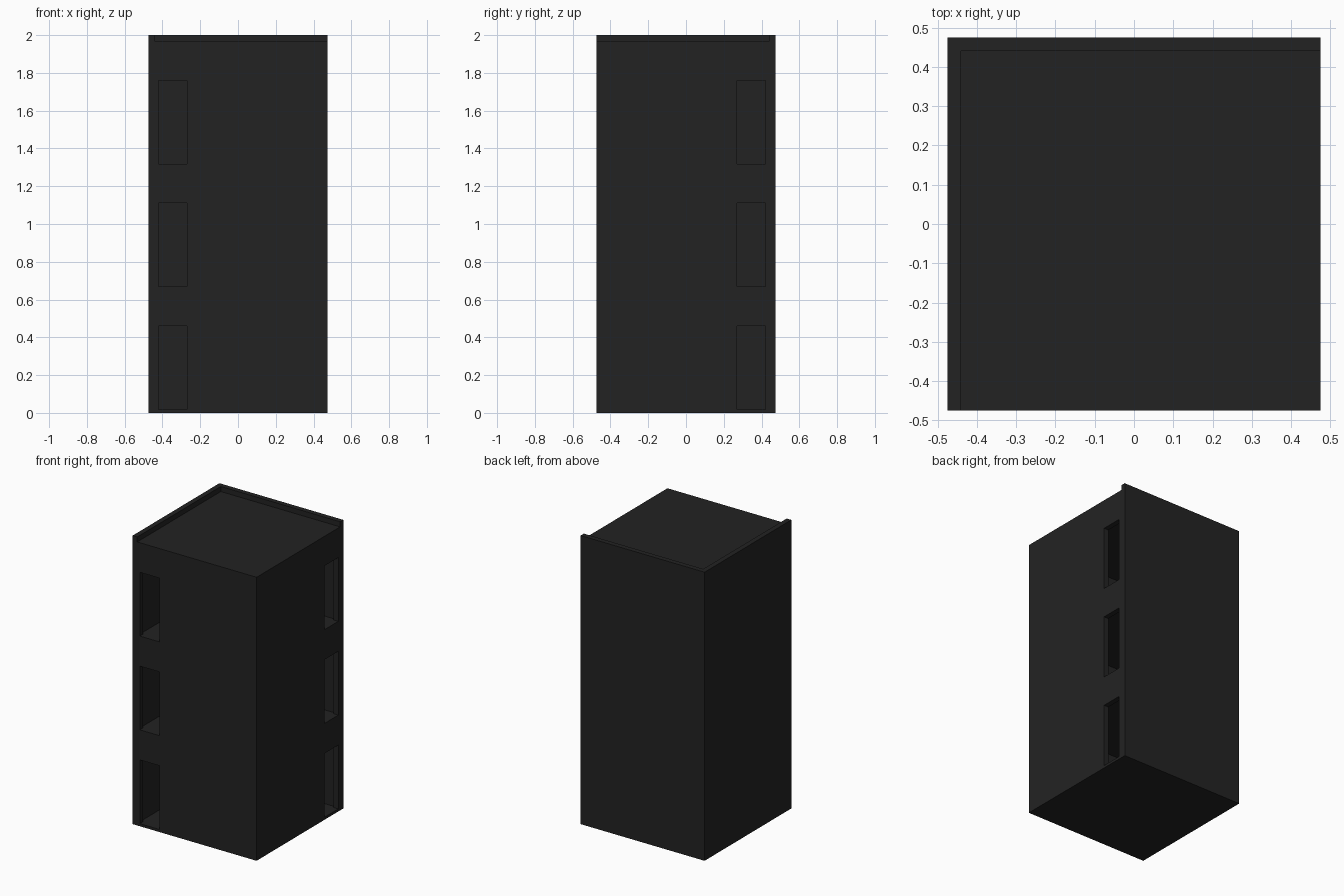
import bpy, bmesh
from mathutils import Matrix, Vector

cube = bpy.data.objects.get("Cube")
if cube:
    bpy.data.objects.remove(cube, do_unlink=True)

# One charcoal material for the whole building
COL = (0.0165, 0.0165, 0.0165, 1)
mat = bpy.data.materials.new("charcoal")
mat.use_nodes = True
mat.diffuse_color = COL
bsdf = mat.node_tree.nodes["Principled BSDF"]
bsdf.inputs["Base Color"].default_value = COL

H = 0.475        # half width
T = 0.035        # wall thickness
I = H - T        # inner half width
STOREY = 0.65
SLAB = 0.015
ROOF = 3 * STOREY + SLAB


def boxes(name, spans):
    """One object made of boxes, each given by its low and high corner."""
    bm = bmesh.new()
    for lo, hi in spans:
        lo, hi = Vector(lo), Vector(hi)
        bmesh.ops.create_cube(bm, size=1, matrix=Matrix.Translation((lo + hi) / 2)
                              @ Matrix.Diagonal((*(hi - lo), 1)))
    me = bpy.data.meshes.new(name)
    bm.to_mesh(me)
    bm.free()
    me.materials.append(mat)
    ob = bpy.data.objects.new(name, me)
    bpy.context.collection.objects.link(ob)
    return ob


def cut(ob, cutter):
    """Cut the openings out of a wall and drop the cutter."""
    cutter.hide_render = True
    mod = ob.modifiers.new("openings", 'BOOLEAN')
    mod.operation = 'DIFFERENCE'
    mod.solver = 'EXACT'
    mod.object = cutter
    bpy.context.view_layer.objects.active = ob
    bpy.ops.object.modifier_apply(modifier=mod.name)
    bpy.data.objects.remove(cutter, do_unlink=True)


# Tall plain walls that rise above the roof as a parapet
boxes("back_wall", [((-H, I, 0), (H, H, 2))])
boxes("side_wall_plain", [((-H, -H, 0), (-I, I, 2))])

# Lower walls, each with one tall opening per storey
front = boxes("front_wall", [((-I, -H, 0), (H, -I, 3 * STOREY))])
side = boxes("side_wall_open", [((I, -I, 0), (H, I, 3 * STOREY))])
levels = [(k * STOREY + 0.018, k * STOREY + 0.46) for k in range(3)]
cut(front, boxes("front_cutter", [((-0.42, -H - 0.1, a), (-0.27, -I + 0.1, b)) for a, b in levels]))
cut(side, boxes("side_cutter", [((I - 0.1, 0.27, a), (H + 0.1, 0.42, b)) for a, b in levels]))

# Floors inside the walls, and the roof lying on top of the lower walls
for k in range(3):
    z = k * STOREY
    boxes(f"floor_{k + 1}", [((-I, -I, z), (I, I, z + SLAB))])
boxes("roof", [((-I, -H, 3 * STOREY), (H, I, ROOF))])
